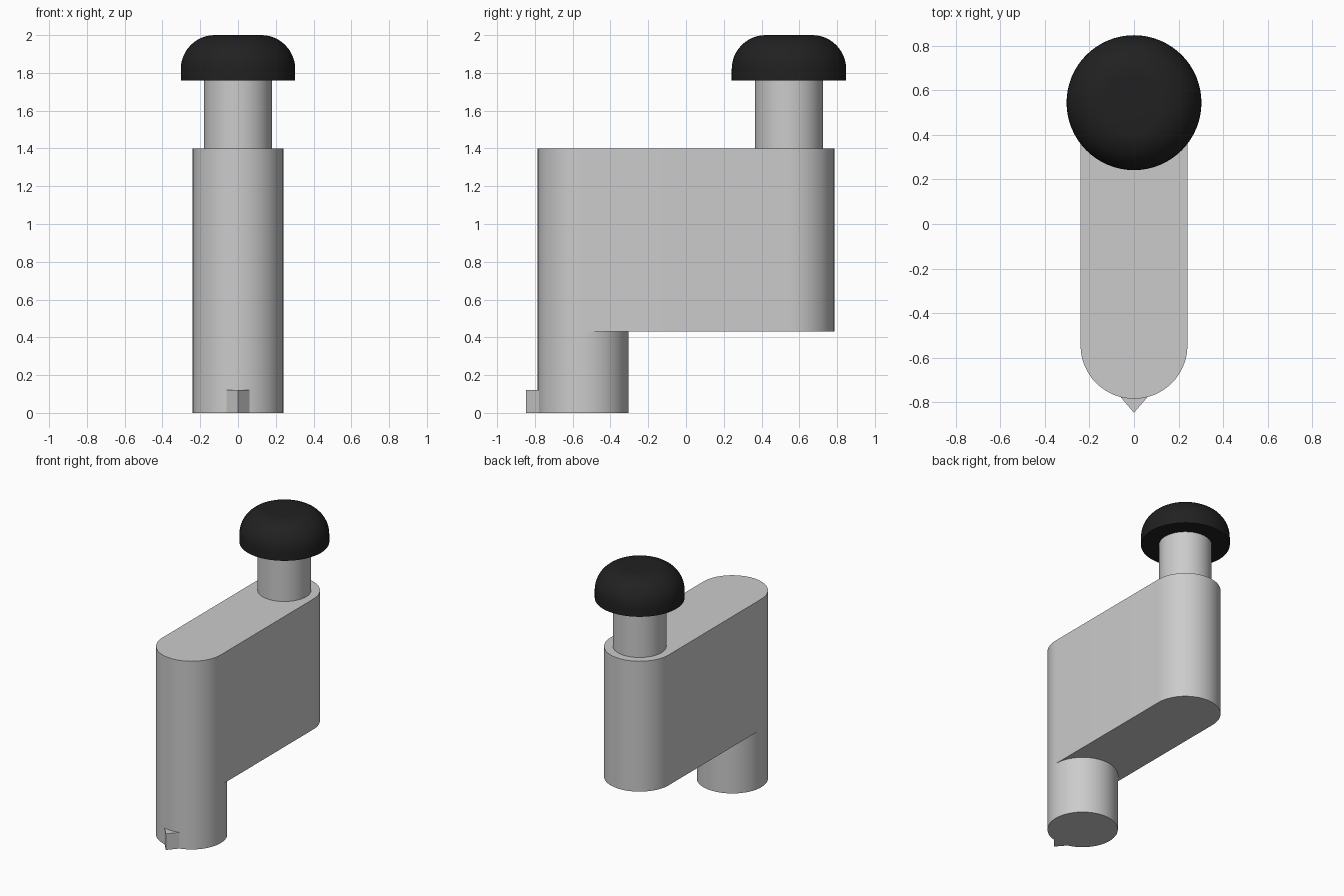
import bpy, bmesh
from math import sin, cos, pi, radians

if "Cube" in bpy.data.objects:
    bpy.data.objects.remove(bpy.data.objects["Cube"])

R = 0.24      # half width of the arm and radius of the foot
Y = 0.545     # distance of both axes from the centre


def finish(name, bm):
    bmesh.ops.recalc_face_normals(bm, faces=bm.faces)
    mesh = bpy.data.meshes.new(name)
    bm.to_mesh(mesh)
    bm.free()
    obj = bpy.data.objects.new(name, mesh)
    bpy.context.collection.objects.link(obj)
    bpy.ops.object.select_all(action='DESELECT')
    obj.select_set(True)
    bpy.context.view_layer.objects.active = obj
    bpy.ops.object.shade_smooth_by_angle(angle=radians(30))
    return obj


def prism(name, outline, z0, z1):
    bm = bmesh.new()
    face = bm.faces.new([bm.verts.new((x, y, z0)) for x, y in outline])
    top = bmesh.ops.extrude_face_region(bm, geom=[face], use_keep_orig=True)["geom"]
    bmesh.ops.translate(bm, vec=(0, 0, z1 - z0),
                        verts=[v for v in top if isinstance(v, bmesh.types.BMVert)])
    return finish(name, bm)


def arc(cy, r, start, end, n):
    return [(r * cos(start + (end - start) * i / n),
             cy + r * sin(start + (end - start) * i / n)) for i in range(n + 1)]


# Long rounded arm
prism("arm", arc(Y, R, 0, pi, 32) + arc(-Y, R, pi, 2 * pi, 32), 0.43, 1.4)

# Foot below the front end, with its pointed marker
prism("foot", arc(-Y, R, 0, 2 * pi, 64)[:-1], 0, 0.43)
prism("pointer", [(-0.075, -0.76), (0, -0.848), (0.075, -0.76)], 0, 0.12)

# Post on the back end
prism("post", arc(Y, 0.18, 0, 2 * pi, 64)[:-1], 1.4, 1.78)

# Domed black cap, turned from a rounded profile
profile = [(0, 1.76), (0.303, 1.76)] + [
    (0.123 + 0.18 * cos(i * pi / 24), 1.82 + 0.18 * sin(i * pi / 24))
    for i in range(13)] + [(0, 2.0)]
bm = bmesh.new()
verts = [bm.verts.new((r, Y, z)) for r, z in profile]
edges = [bm.edges.new(pair) for pair in zip(verts, verts[1:])]
bmesh.ops.spin(bm, geom=verts + edges, cent=(0, Y, 0), axis=(0, 0, 1),
               angle=2 * pi, steps=64)
bmesh.ops.remove_doubles(bm, verts=bm.verts, dist=0.0001)
cap = finish("cap", bm)
black = bpy.data.materials.new("black_rubber")
black.diffuse_color = (0.015, 0.015, 0.015, 1)
black.use_nodes = True
black.node_tree.nodes["Principled BSDF"].inputs["Base Color"].default_value = black.diffuse_color
cap.data.materials.append(black)
